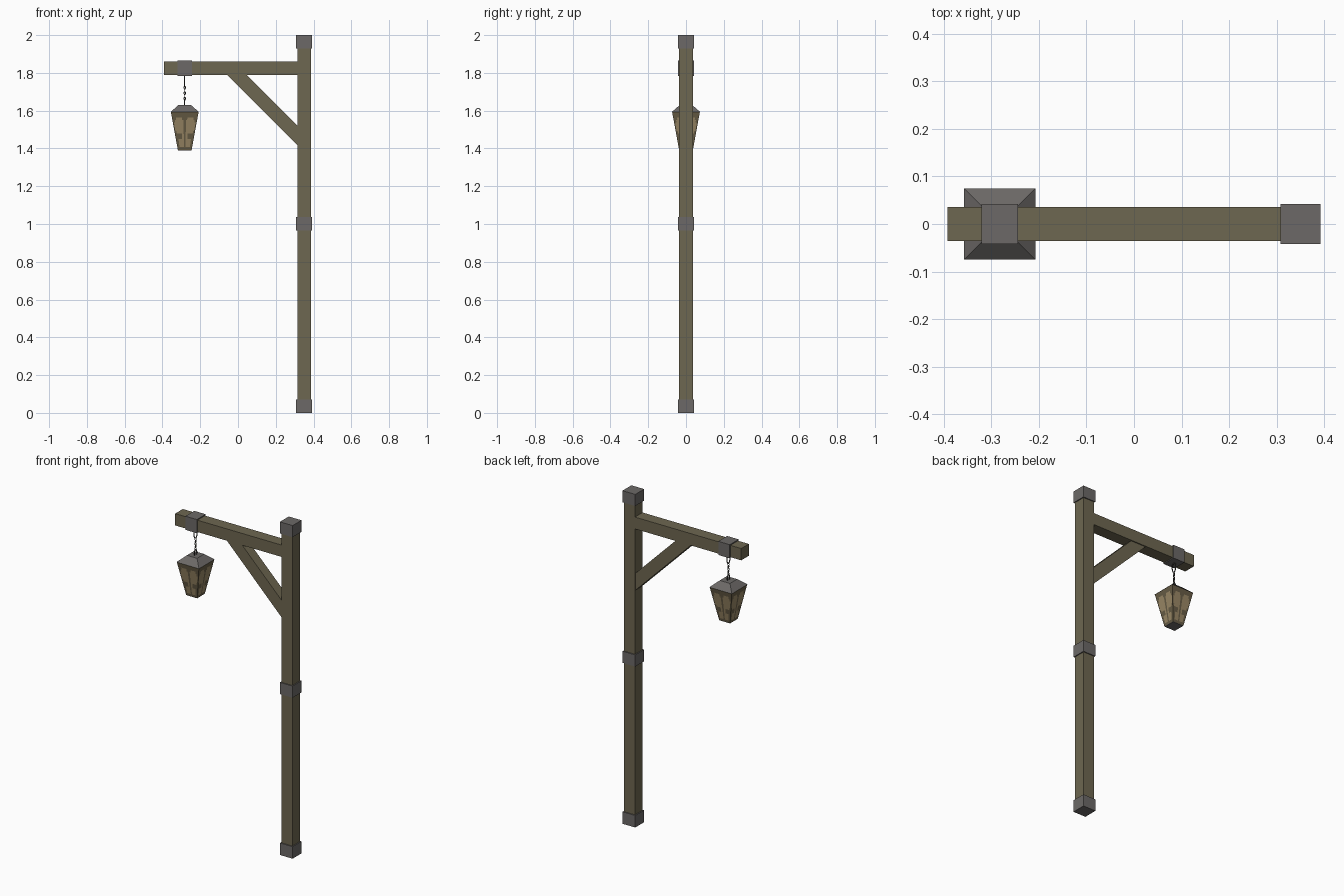
import bpy, bmesh, math
from mathutils import Vector, Matrix

if "Cube" in bpy.data.objects:
    bpy.data.objects.remove(bpy.data.objects["Cube"])


def material(name, rgb):
    m = bpy.data.materials.new(name)
    m.diffuse_color = (*rgb, 1)
    m.use_nodes = True
    m.node_tree.nodes["Principled BSDF"].inputs["Base Color"].default_value = m.diffuse_color
    return m


WOOD = material("olive wood", (0.155, 0.135, 0.082))
IRON = material("grey iron", (0.150, 0.141, 0.136))
CHAIN = material("dark chain", (0.07, 0.066, 0.062))
FRAME = material("lantern frame brown", (0.140, 0.112, 0.062))
GLASS = material("lantern glass tan", (0.33, 0.25, 0.135))


def finish(bm, name, mats):
    bmesh.ops.recalc_face_normals(bm, faces=bm.faces)
    me = bpy.data.meshes.new(name)
    bm.to_mesh(me)
    bm.free()
    for m in mats:
        me.materials.append(m)
    ob = bpy.data.objects.new(name, me)
    bpy.context.collection.objects.link(ob)
    return ob


def box(name, lo, hi, mat):
    lo, hi = Vector(lo), Vector(hi)
    bm = bmesh.new()
    bmesh.ops.create_cube(bm, size=1, matrix=Matrix.Translation((lo + hi) / 2)
                          @ Matrix.Diagonal((*(hi - lo), 1)))
    return finish(bm, name, [mat])


PX, LX = 0.35, -0.282   # post and lantern centres
R, C = 0.036, 0.042     # timber and iron half widths

# Post with iron collars
box("post", (PX - R, -R, 0.01), (PX + R, R, 1.99), WOOD)
for name, z0, z1 in (("foot_cap", 0, 0.072), ("middle_collar", 0.966, 1.036),
                     ("top_cap", 1.93, 2.0)):
    box(name, (PX - C, -C, z0), (PX + C, C, z1), IRON)

# Arm with hanging band
box("arm", (-0.392, -R, 1.789), (PX - R, R, 1.86), WOOD)
box("arm_band", (LX - 0.038, -C, 1.784), (LX + 0.038, C, 1.866), IRON)

# Diagonal brace, extruded profile
bm = bmesh.new()
prof = [(-0.057, 1.79), (0.045, 1.79), (PX - R, 1.521), (PX - R, 1.419)]
face = bm.faces.new([bm.verts.new((x, -0.03, z)) for x, z in prof])
ext = bmesh.ops.extrude_face_region(bm, geom=[face])
bmesh.ops.translate(bm, vec=(0, 0.06, 0),
                    verts=[v for v in ext["geom"] if isinstance(v, bmesh.types.BMVert)])
finish(bm, "diagonal_brace", [WOOD])


# Chain of oval links, alternating direction
def link(name, z, height, width, wire, turn):
    bpy.ops.mesh.primitive_torus_add(major_radius=1, minor_radius=0.1, major_segments=12,
                                     minor_segments=6)
    ob = bpy.context.object
    ob.name = ob.data.name = name
    for v in ob.data.vertices:
        x, y, h = v.co
        a = math.atan2(y, x)
        r = (math.hypot(x, y) - 1) / 0.1 * wire
        u = math.cos(a) * (width / 2 - wire + r)
        w = math.sin(a) * (height / 2 - wire + r)
        t = h / 0.1 * wire
        v.co = (LX + t, u, z + w) if turn else (LX + u, t, z + w)
    ob.data.materials.append(CHAIN)


link("hook_ring", 1.757, 0.064, 0.036, 0.003, True)
for i in range(5):
    link("chain_link_%d" % i, 1.722 - i * 0.0145, 0.021, 0.013, 0.002, i % 2)
link("lantern_ring", 1.642, 0.042, 0.030, 0.003, True)


# Lantern roof: flat-topped pyramid with a closed underside
def frustum(name, z0, h0, z1, h1, mat):
    bm = bmesh.new()
    bmesh.ops.create_cone(bm, cap_ends=True, segments=4, radius1=h0 * math.sqrt(2),
                          radius2=h1 * math.sqrt(2), depth=z1 - z0,
                          matrix=Matrix.Translation((LX, 0, (z0 + z1) / 2))
                          @ Matrix.Rotation(math.pi / 4, 4, 'Z'))
    return finish(bm, name, [mat])


frustum("lantern_roof", 1.593, 0.075, 1.629, 0.034, IRON)
frustum("lantern_base", 1.39, 0.0355, 1.394, 0.036, IRON)


# Lantern walls: gridded panes, glass picked by position (u across, v up)
def is_glass(u, v):
    u = abs(u)
    if u < 0.08 or u > 0.88:
        return False
    if v > 0.42:     # upper rounded pane
        return ((u - 0.46) / 0.40) ** 2 + ((v - 0.62) / 0.22) ** 4 < 1
    if v > 0.28:     # ragged waist bar, open near the middle
        return u < 0.32
    return 0.05 < v and u < 0.72


NU, NV = 20, 14
bm = bmesh.new()
for side in range(4):
    rot = Matrix.Rotation(side * math.pi / 2, 4, 'Z')
    grid = []
    for j in range(NV + 1):
        half = 0.0365 + (0.0735 - 0.0365) * j / NV
        z = 1.392 + (1.594 - 1.392) * j / NV
        grid.append([bm.verts.new(rot @ Vector(((2 * i / NU - 1) * half, -half, z))
                                  + Vector((LX, 0, 0))) for i in range(NU + 1)])
    for j in range(NV):
        for i in range(NU):
            f = bm.faces.new((grid[j][i], grid[j][i + 1], grid[j + 1][i + 1], grid[j + 1][i]))
            f.material_index = int(is_glass(2 * (i + 0.5) / NU - 1, (j + 0.5) / NV))
bmesh.ops.remove_doubles(bm, verts=bm.verts, dist=1e-5)
finish(bm, "lantern_panes", [FRAME, GLASS])
